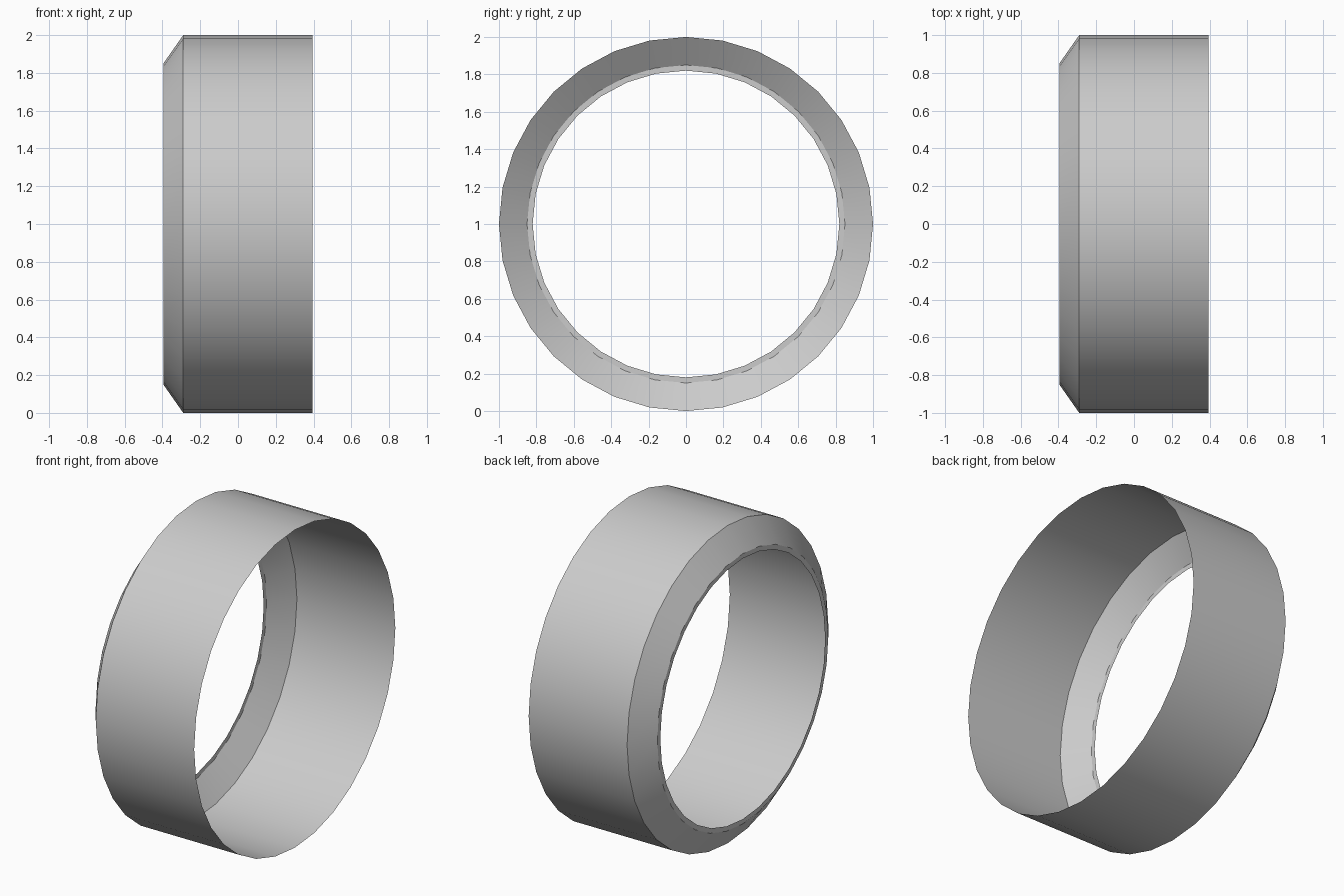
import bpy
import bmesh
import math

SEGMENTS = 32
# Cross-section as (x, radius): open end, shoulder, bevel end, inner lip
PROFILE = [(0.395, 1.0), (-0.29, 1.0), (-0.395, 0.85), (-0.395, 0.82)]

cube = bpy.data.objects.get("Cube")
if cube:
    bpy.data.objects.remove(cube, do_unlink=True)

# Plain grey material
grey = bpy.data.materials.new("light_grey")
grey.use_nodes = True
colour = (0.6, 0.6, 0.6, 1.0)
grey.diffuse_color = colour
grey.node_tree.nodes["Principled BSDF"].inputs["Base Color"].default_value = colour

# Open ring shell, lathed around the x axis
bm = bmesh.new()
rings = []
for x, radius in PROFILE:
    ring = []
    for i in range(SEGMENTS):
        angle = math.tau * i / SEGMENTS
        ring.append(bm.verts.new((x, radius * math.cos(angle), 1 + radius * math.sin(angle))))
    rings.append(ring)
for a, b in zip(rings, rings[1:]):
    for i in range(SEGMENTS):
        j = (i + 1) % SEGMENTS
        bm.faces.new((a[i], a[j], b[j], b[i]))

mesh = bpy.data.meshes.new("ring_shell")
bm.to_mesh(mesh)
bm.free()
mesh.materials.append(grey)
shell = bpy.data.objects.new("ring_shell", mesh)
bpy.context.collection.objects.link(shell)

# Smooth around the ring, sharp between the bands
bpy.ops.object.select_all(action="DESELECT")
shell.select_set(True)
bpy.context.view_layer.objects.active = shell
bpy.ops.object.shade_smooth_by_angle(angle=math.radians(30))
